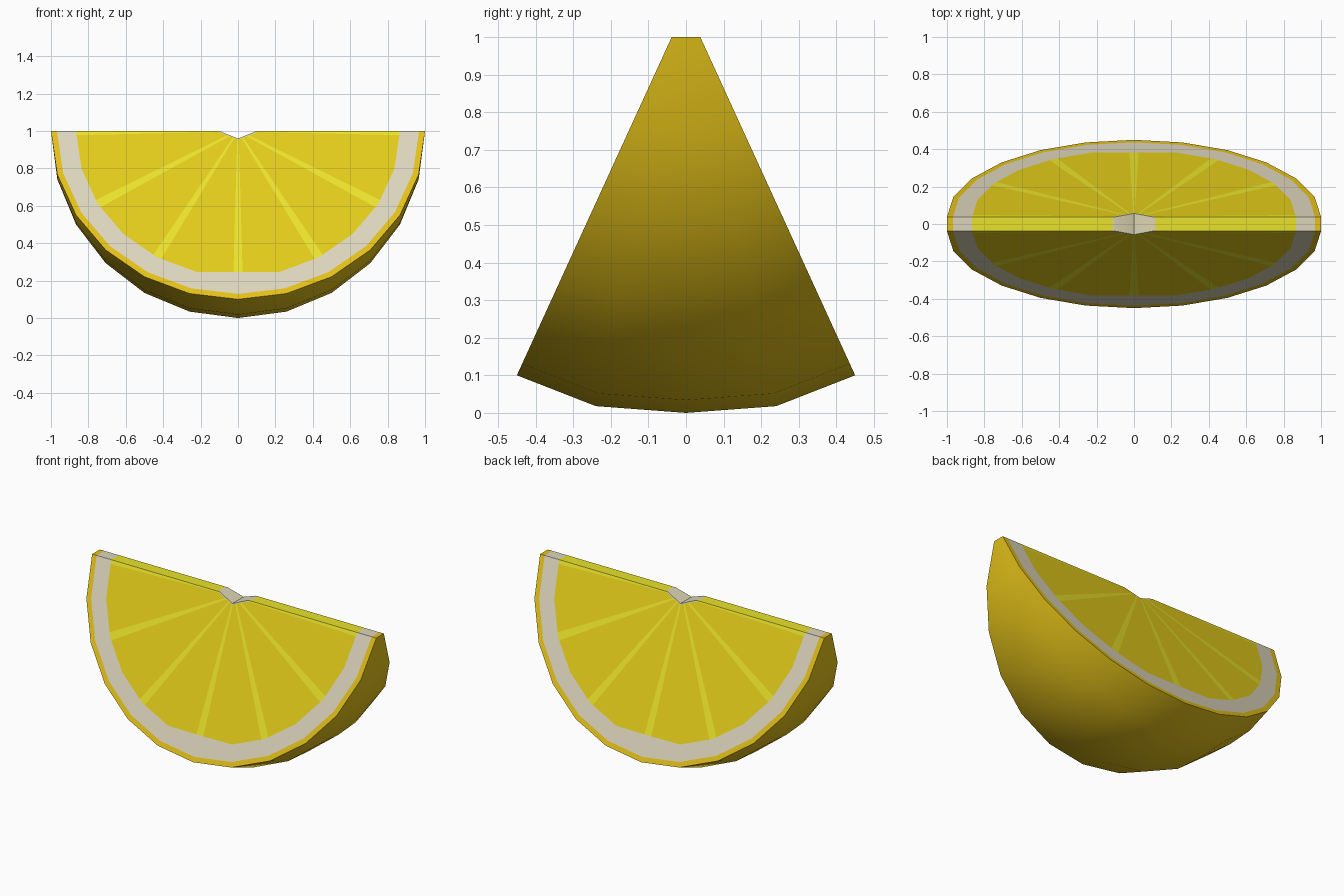
import bpy, bmesh
from math import sin, cos, radians
from mathutils import Vector

if "Cube" in bpy.data.objects:
    bpy.data.objects.remove(bpy.data.objects["Cube"])

N = 12                                   # 15 degree steps round the half disc
ANG = [radians(180 * k / N) for k in range(N + 1)]
INSIDE = Vector((0, 0, 0.6))


def face_pt(uv, side):
    """Map disc coordinates (across, down) onto one sloping cut face."""
    u, v = uv
    return Vector((u, side * (0.038 + 0.412 * v), 1 - 0.9 * v))


def arc(r):
    return [Vector((r * cos(a), r * sin(a))) for a in ANG]


def notch(s):
    """V-shaped outline of the core notch, sampled at the same angles."""
    rs = [s / (abs(cos(a)) / 0.1 + sin(a) / 0.045) for a in ANG]
    return [Vector((r * cos(a), r * sin(a))) for r, a in zip(rs, ANG)]


def make(name, polys, color):
    bm = bmesh.new()
    for p in polys:
        f = bm.faces.new([bm.verts.new(q) for q in p])
        f.normal_update()
        if f.normal.dot(f.calc_center_median() - INSIDE) < 0:
            f.normal_flip()
    bmesh.ops.remove_doubles(bm, verts=bm.verts, dist=1e-5)
    me = bpy.data.meshes.new(name)
    bm.to_mesh(me)
    bm.free()
    mat = bpy.data.materials.new(name)
    mat.diffuse_color = (*color, 1)
    mat.use_nodes = True
    mat.node_tree.nodes["Principled BSDF"].inputs["Base Color"].default_value = mat.diffuse_color
    me.materials.append(mat)
    ob = bpy.data.objects.new(name, me)
    bpy.context.collection.objects.link(ob)
    bpy.ops.object.select_all(action='DESELECT')
    ob.select_set(True)
    bpy.context.view_layer.objects.active = ob
    bpy.ops.object.shade_smooth_by_angle(angle=radians(30))
    return ob


def ring(a, b):
    """Strip between two outlines on both cut faces, plus its top caps."""
    out = []
    for s in (-1, 1):
        for k in range(N):
            out.append([face_pt(p, s) for p in (a[k], a[k + 1], b[k + 1], b[k])])
    return out + caps(a, b)


def caps(a, b):
    return [[face_pt(a[k], -1), face_pt(b[k], -1), face_pt(b[k], 1), face_pt(a[k], 1)]
            for k in (0, N)]


edge, rind_in, flesh_out = arc(1.0), arc(0.968), arc(0.866)
flesh_out[N // 2] *= 0.968
core_in, core_out = notch(1.0), notch(1.15)

# rind: curved skin and its thin rim on the cut faces
def skin_pt(k, j):
    s = sin(ANG[k])
    drop = (1.0, 0.982, 0.9)[abs(j)]
    return Vector((cos(ANG[k]), j / 2 * (0.038 + (0.442 if abs(j) == 1 else 0.412) * s),
                   1 - drop * s))

skin = [[skin_pt(k, j), skin_pt(k + 1, j), skin_pt(k + 1, j + 1), skin_pt(k, j + 1)]
        for k in range(N) for j in range(-2, 2)]
make("rind", skin + ring(rind_in, edge), (0.78, 0.54, 0.01))

# white pith layer
make("pith", ring(flesh_out, rind_in), (0.72, 0.66, 0.50))

# core: thin pale rim and the floor of the notch
floor = [[face_pt(core_in[a], -1), face_pt(core_in[b], -1),
          face_pt(core_in[b], 1), face_pt(core_in[a], 1)]
         for a, b in ((0, N // 2), (N // 2, N))]
make("core", ring(core_in, core_out) + floor, (0.72, 0.66, 0.45))

# flesh segments and the membranes between them
def near(k, step):
    """Membrane corner points beside spoke k: inner, outer."""
    return (core_out[k].lerp(core_out[k + step], 0.35),
            flesh_out[k].lerp(flesh_out[k + step], 0.11))

flesh, membranes = [], caps(core_out, flesh_out)
for s in (-1, 1):
    for k in range(0, N, 2):
        (i1, o1), (i2, o2) = near(k, 1), near(k + 2, -1)
        im, om = core_out[k + 1], flesh_out[k + 1]
        flesh.append([face_pt(p, s) for p in (i1, o1, om, im)])
        flesh.append([face_pt(p, s) for p in (im, om, o2, i2)])
        for q, (i, o) in ((k, (i1, o1)), (k + 2, (i2, o2))):
            membranes.append([face_pt(p, s) for p in (core_out[q], flesh_out[q], o, i)])
make("flesh", flesh, (0.76, 0.60, 0.01))
make("membranes", membranes, (0.82, 0.76, 0.025))
